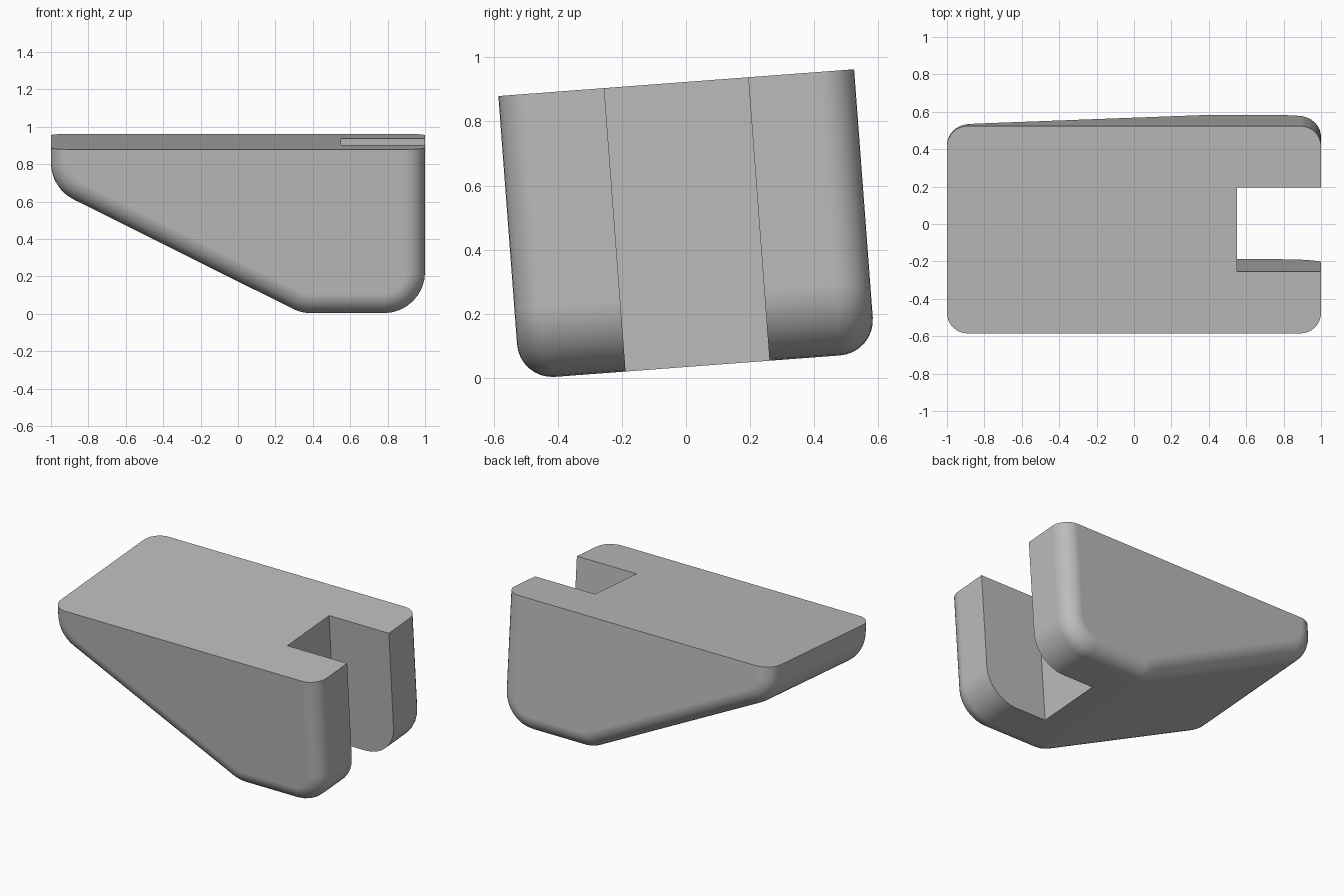
import bpy, bmesh
from math import sin, cos, radians
from mathutils import Matrix

cube = bpy.data.objects.get("Cube")
if cube:
    bpy.data.objects.remove(cube, do_unlink=True)

HEIGHT, HALF_DEPTH = 0.886, 0.556
CORNER, EDGE = 0.22, 0.11      # profile corner radius, side edge radius
STEPS = 8
TILT = Matrix.Translation((0, 0.036, 0.0375)) @ Matrix.Rotation(radians(4.3), 4, "X")

grey = bpy.data.materials.new("plain_grey")
grey.use_nodes = True
colour = (0.5, 0.5, 0.5, 1)
grey.diffuse_color = colour
grey.node_tree.nodes["Principled BSDF"].inputs["Base Color"].default_value = colour


def outline(inset):
    """Rounded wedge profile, shrunk by inset everywhere but the flat top."""
    points = [(-1 + inset, HEIGHT)]
    arcs = [(-0.78, 0.806, 180, 243.4), (0.392, 0.22, 243.4, 270), (0.78, 0.22, 270, 360)]
    for cx, cz, start, end in arcs:
        for i in range(STEPS + 1):
            a = radians(start + (end - start) * i / STEPS)
            points.append((cx + (CORNER - inset) * cos(a), cz + (CORNER - inset) * sin(a)))
    return points + [(1 - inset, HEIGHT)]


# Body: profile lofted front to back with rounded side edges
stations = []
for i in range(STEPS + 1):
    a = radians(90 * i / STEPS)
    stations.append((HALF_DEPTH - EDGE + EDGE * sin(a), EDGE * (1 - cos(a))))
stations = [(-y, d) for y, d in reversed(stations)] + stations

bm = bmesh.new()
rings = [[bm.verts.new((x, y, z)) for x, z in outline(d)] for y, d in stations]
for a, b in zip(rings, rings[1:]):
    for i in range(len(a)):
        j = (i + 1) % len(a)
        bm.faces.new((a[i], a[j], b[j], b[i]))
bm.faces.new(rings[0])
bm.faces.new(rings[-1])
bmesh.ops.recalc_face_normals(bm, faces=bm.faces)
# Merge the coplanar strips of the flat top into one face
bmesh.ops.dissolve_faces(bm, faces=[f for f in bm.faces if all(v.co.z > HEIGHT - 1e-4 for v in f.verts)])
mesh = bpy.data.meshes.new("wedge_body")
bm.to_mesh(mesh)
bm.free()
mesh.materials.append(grey)
body = bpy.data.objects.new("wedge_body", mesh)
bpy.context.collection.objects.link(body)
body.matrix_world = TILT

# Slot cutter: open on the +x end, right through top to bottom
bpy.ops.mesh.primitive_cube_add(size=1)
cutter = bpy.context.object
cutter.name = "slot_cutter"
cutter.data.materials.append(grey)
cutter.matrix_world = TILT @ Matrix.Translation((1.05, 0, 0.45)) @ Matrix.Diagonal((1, 0.45, 2, 1))
cutter.hide_render = True
cutter.hide_set(True)

slot = body.modifiers.new("slot", "BOOLEAN")
slot.operation, slot.object, slot.solver = "DIFFERENCE", cutter, "EXACT"

# Apply the cut, then smooth the rounded edges
bpy.context.view_layer.update()
bpy.ops.object.select_all(action="DESELECT")
bpy.context.view_layer.objects.active = body
body.select_set(True)
bpy.ops.object.modifier_apply(modifier="slot")
bpy.data.objects.remove(cutter, do_unlink=True)
bpy.ops.object.shade_smooth_by_angle(angle=radians(30))
weighted = body.modifiers.new("even_shading", "WEIGHTED_NORMAL")
weighted.keep_sharp = True
